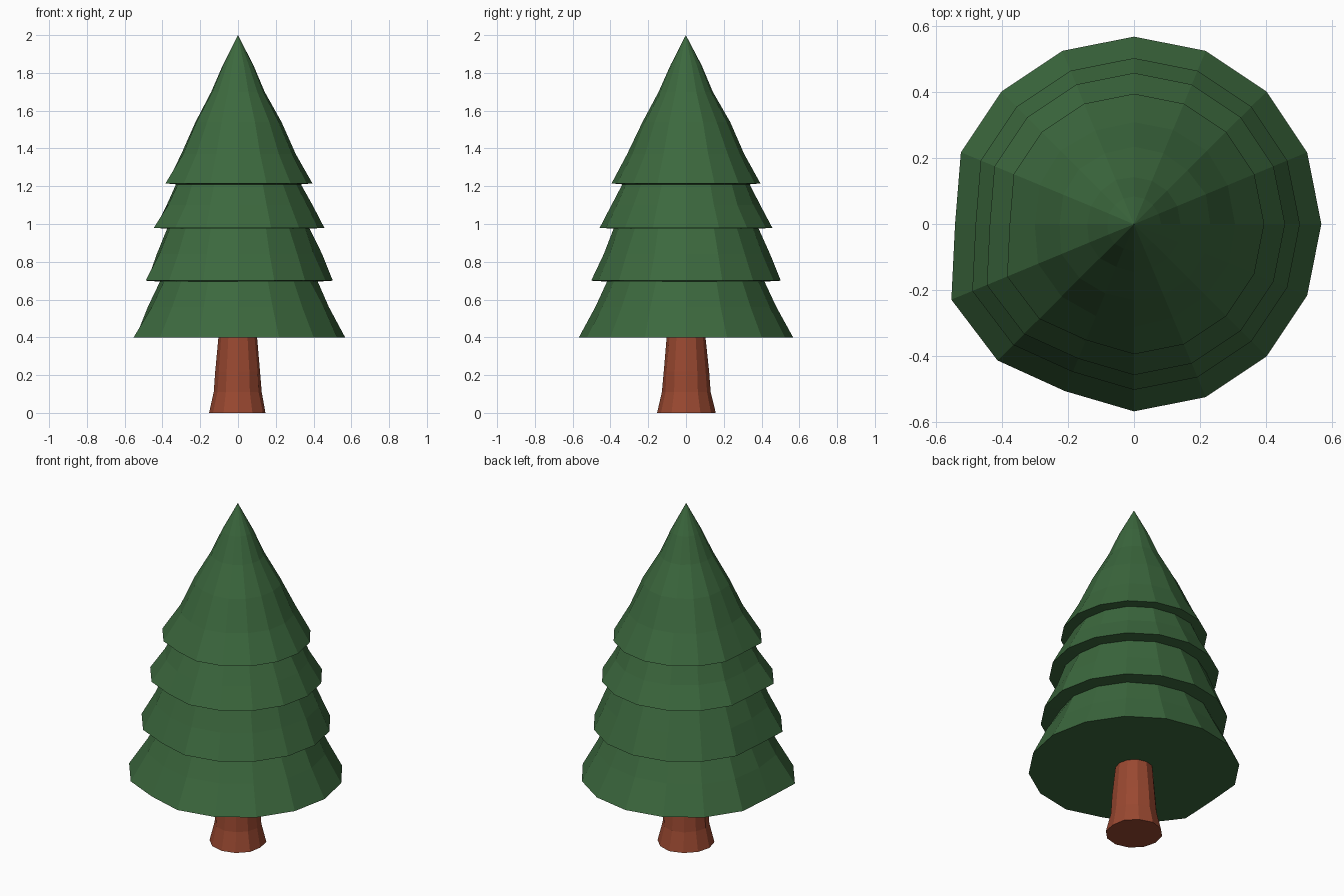
import bpy, bmesh, math, random

if "Cube" in bpy.data.objects:
    bpy.data.objects.remove(bpy.data.objects["Cube"])

random.seed(4)


def lathe(name, profile, sides, color, wobble):
    """Spin (radius, z, wobble strength) rings into a closed, faceted solid."""
    bm = bmesh.new()
    rings = []
    for r, z, k in profile:
        ring = []
        for i in range(sides):
            a = 2 * math.pi * i / sides
            rr = r * (1 + (wobble.get(i, 1) - 1) * k)
            if k < 1:
                rr *= 1 + random.uniform(-0.015, 0.015)
            ring.append(bm.verts.new((rr * math.cos(a), rr * math.sin(a), z)))
        rings.append(ring)
    for lo, hi in zip(rings, rings[1:]):
        for i in range(sides):
            j = (i + 1) % sides
            bm.faces.new((lo[i], lo[j], hi[j], hi[i]))
    bm.faces.new(rings[0][::-1])
    bm.faces.new(rings[-1])
    # Collapse the pointed tip
    bmesh.ops.remove_doubles(bm, verts=bm.verts, dist=0.004)
    bmesh.ops.recalc_face_normals(bm, faces=bm.faces)
    mesh = bpy.data.meshes.new(name)
    bm.to_mesh(mesh)
    bm.free()
    mat = bpy.data.materials.new(name + "_color")
    mat.diffuse_color = color
    mat.use_nodes = True
    mat.node_tree.nodes["Principled BSDF"].inputs["Base Color"].default_value = mat.diffuse_color
    mesh.materials.append(mat)
    obj = bpy.data.objects.new(name, mesh)
    bpy.context.collection.objects.link(obj)
    return obj


# Four stacked tiers with flat undersides, uneven on the left rim
foliage = [
    (0.567, 0.40, 1), (0.485, 0.56, 0.5), (0.418, 0.695, 0.5),
    (0.502, 0.70, 1), (0.440, 0.84, 0.5), (0.385, 0.975, 0.5),
    (0.457, 0.98, 1), (0.390, 1.10, 0.5), (0.338, 1.21, 0.5),
    (0.394, 1.215, 1), (0.310, 1.37, 0.5), (0.232, 1.54, 0.5),
    (0.143, 1.70, 0.5), (0.082, 1.84, 0.5), (0.001, 2.00, 1),
]
lathe("foliage", foliage, 16, (0.045, 0.14, 0.048, 1),
      {8: 0.955, 9: 1.055, 10: 1.03, 11: 0.965})

# Trunk flaring at the foot
trunk = [(0.153, 0.0, 1), (0.127, 0.11, 0.5), (0.119, 0.22, 0.5), (0.102, 0.405, 0.5)]
lathe("trunk", trunk, 12, (0.32, 0.065, 0.03, 1), {0: 0.95, 3: 1.03})
